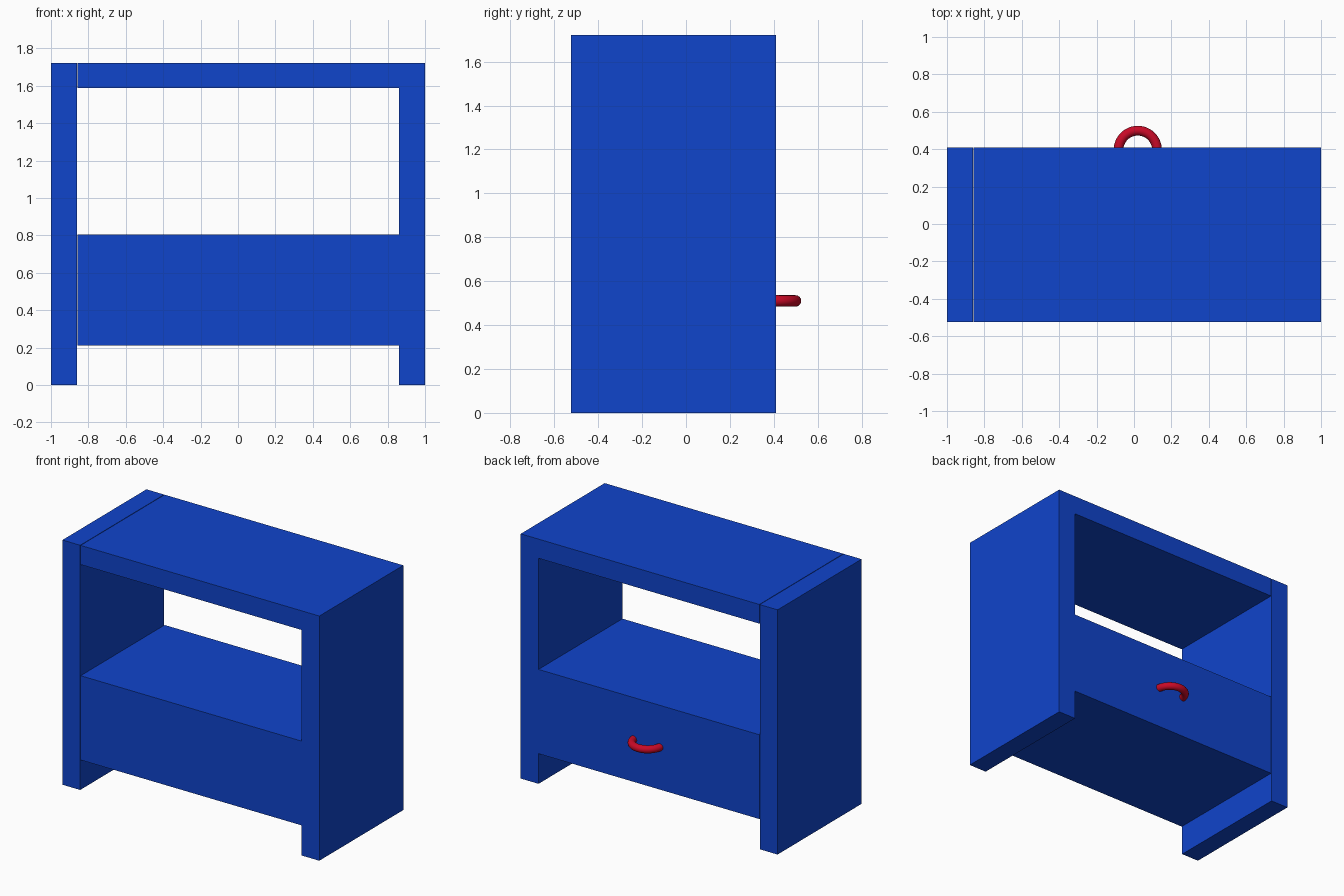
import bpy
import math

if "Cube" in bpy.data.objects:
    bpy.data.objects.remove(bpy.data.objects["Cube"])


def material(name, color):
    mat = bpy.data.materials.new(name)
    mat.diffuse_color = (*color, 1.0)
    mat.use_nodes = True
    mat.node_tree.nodes["Principled BSDF"].inputs["Base Color"].default_value = mat.diffuse_color
    return mat


BLUE = material("blue_paint", (0.005, 0.058, 0.6))
RED = material("red_handle", (0.58, 0.003, 0.02))

FRONT, BACK, HEIGHT = -0.524, 0.41, 1.722


def board(name, x0, x1, z0, z1):
    """Full-depth block spanning the given x and z ranges."""
    bpy.ops.mesh.primitive_cube_add(
        size=1, location=((x0 + x1) / 2, (FRONT + BACK) / 2, (z0 + z1) / 2))
    obj = bpy.context.object
    obj.name = name
    obj.scale = (x1 - x0, BACK - FRONT, z1 - z0)
    bpy.ops.object.transform_apply(location=False, rotation=False, scale=True)
    obj.data.materials.append(BLUE)
    return obj


# Side panels reach the floor; a hairline gap shows beside the left one
board("left_side_panel", -1.0, -0.862, 0, HEIGHT)
board("right_side_panel", 0.861, 1.0, 0, HEIGHT)

# Top board and drawer body between the sides
board("top_board", -0.858, 0.861, 1.587, HEIGHT)
board("drawer_body", -0.858, 0.861, 0.212, 0.805)

# Ring handle, half sunk into the drawer face
bpy.ops.mesh.primitive_torus_add(
    major_radius=0.103, minor_radius=0.026, major_segments=48,
    minor_segments=16, location=(0.02, 0.396, 0.51))
handle = bpy.context.object
handle.name = "drawer_handle"
handle.data.materials.append(RED)
bpy.ops.object.shade_smooth_by_angle(angle=math.radians(40))
